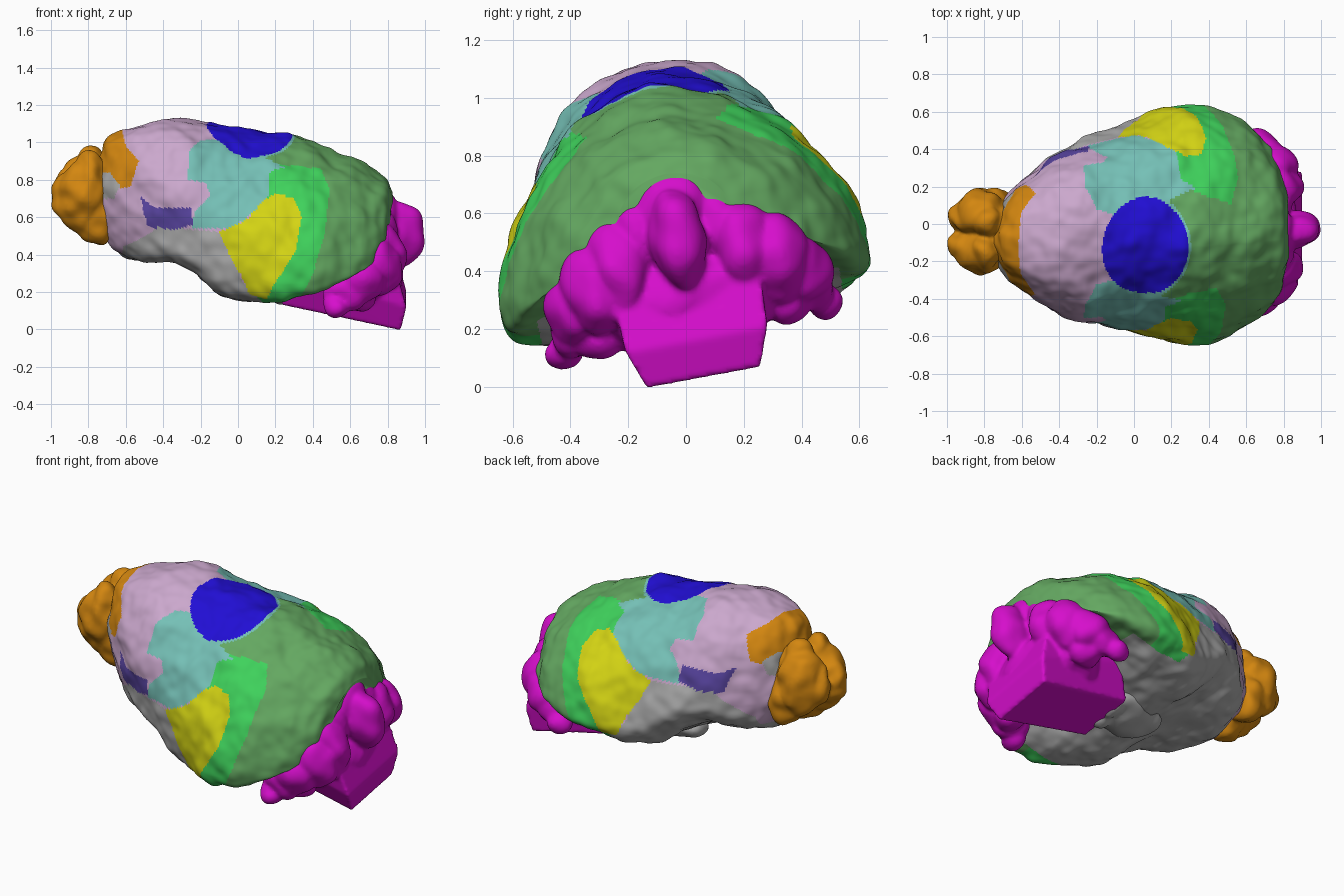
import bpy, bmesh, math
from mathutils import Matrix, noise

cube = bpy.data.objects.get("Cube")
if cube:
    bpy.data.objects.remove(cube, do_unlink=True)

# The whole model leans sideways a little about its long axis
ROLL = math.radians(10.5)
LEAN = Matrix.Translation((0, 0, 0.36)) @ Matrix.Rotation(ROLL, 4, 'X')


def material(name, rgb):
    def linear(c):
        c /= 255
        return c / 12.92 if c < 0.04 else ((c + 0.055) / 1.055) ** 2.4
    colour = [linear(c) for c in rgb] + [1]
    mat = bpy.data.materials.new(name)
    mat.use_nodes = True
    mat.diffuse_color = colour
    shader = next(n for n in mat.node_tree.nodes if n.type == 'BSDF_PRINCIPLED')
    shader.inputs["Base Color"].default_value = colour
    shader.inputs["Roughness"].default_value = 0.6
    return mat


MATS = {name: material(name, rgb) for name, rgb in {
    "lavender": (203, 168, 205), "teal": (117, 192, 182),
    "deep blue": (33, 14, 212), "leaf green": (100, 168, 97),
    "bright green": (63, 210, 92), "yellow": (212, 212, 20),
    "indigo": (88, 68, 160), "grey": (170, 170, 170),
    "orange": (212, 135, 16), "magenta": (214, 14, 204)}.items()}
ORDER = list(MATS)


def finish(bm, name, colours):
    bm.transform(LEAN)
    bmesh.ops.recalc_face_normals(bm, faces=bm.faces)
    for f in bm.faces:
        f.smooth = True
    mesh = bpy.data.meshes.new(name)
    bm.to_mesh(mesh)
    bm.free()
    for c in colours:
        mesh.materials.append(MATS[c])
    obj = bpy.data.objects.new(name, mesh)
    bpy.context.collection.objects.link(obj)
    return obj


def roughen(bm, amount, freq):
    bm.normal_update()
    for v in bm.verts:
        v.co += v.normal * amount * noise.noise(v.co * freq)


# ---- Cerebrum: lofted sections ----
# position, half width, top, widest height, bottom, underside arch, roundness
SECTIONS = [
    (-.75, .06, .55, .45, .34, 0, 2), (-.71, .17, .66, .4, .16, 0, 2.1),
    (-.6, .29, .72, .33, .04, 0, 2.2), (-.45, .4, .755, .28, .02, 0, 2.2),
    (-.3, .47, .77, .2, .02, 0, 2.2), (-.15, .52, .75, .1, -.1, .04, 2),
    (0, .57, .72, .05, -.19, .06, 1.9), (.2, .64, .69, 0, -.17, .08, 1.75),
    (.3, .65, .68, 0, -.16, .13, 1.65), (.45, .62, .635, .02, -.13, .3, 1.65),
    (.6, .55, .57, .04, -.04, .36, 1.65), (.7, .47, .52, .07, .02, .31, 1.65),
    (.78, .35, .46, .14, .1, .24, 1.7), (.82, .19, .38, .25, .22, .08, 1.8)]
LOWER = 2 / 3.2


def section_at(t):
    i = min(int(t), len(SECTIONS) - 2)
    f = t - i
    rows = [SECTIONS[max(0, min(k, len(SECTIONS) - 1))] for k in range(i - 1, i + 3)]
    return [b + f / 2 * (c - a + f * (2 * a - 5 * b + 4 * c - d + f * (3 * (b - c) + d - a)))
            for a, b, c, d in zip(*rows)]


def section_ring(bm, t, count):
    x, width, top, mid, low, arch, power = section_at(t)
    ring = []
    for k in range(count):
        angle = math.tau * k / count
        c, s = math.cos(angle), math.sin(angle)
        if s >= 0:
            e = 2 / (power + 0.2 * max(0, c))    # fuller left shoulder
            side = abs(c) ** e
            w = mid + (top - mid) * s ** e
        else:
            side = abs(c) ** LOWER
            w = mid - (mid - low) * abs(s) ** LOWER + arch * (1 - side)
        ring.append(bm.verts.new((x, math.copysign(width * side, c), w)))
    return ring


def inside(px, pz, poly):
    hit = False
    for (ax, az), (bx, bz) in zip(poly, poly[1:] + poly[:1]):
        if (az > pz) != (bz > pz) and px < ax + (bx - ax) * (pz - az) / (bz - az):
            hit = not hit
    return hit


# Region outlines on the flank (length, height), mirrored to both sides
REGIONS = [
    ("grey", [(-.8, .7), (-.66, .7), (-.63, .77), (-.69, .84), (-.8, .84)]),
    ("orange", [(-.8, .74), (-.58, .76), (-.53, .9), (-.6, .98), (-.64, 1.15), (-.8, 1.15)]),
    ("yellow", [(-.1, .52), (0, .56), (.06, .6), (.13, .69), (.2, .73), (.3, .7), (.34, .6),
                (.31, .42), (.2, .25), (.15, .16), (.06, .18), (.01, .3), (-.05, .4)]),
    ("indigo", [(-.53, .71), (-.45, .65), (-.25, .65), (-.24, .56), (-.35, .53), (-.48, .55)]),
    ("teal", [(-.27, .8), (-.26, .95), (-.2, 1.02), (-.1, 1.02), (.25, .86), (.17, .84),
              (.16, .7), (.1, .64), (-.03, .54), (-.25, .54), (-.23, .63), (-.15, .72), (-.17, .78)]),
    ("grey", [(-.62, .44), (-.55, .47), (-.42, .55), (-.1, .52), (-.02, .4), (.02, .25),
              (.12, .15), (.12, -.1), (-.62, -.1)]),
    ("bright green", [(.17, .87), (.3, .88), (.44, .86), (.49, .75), (.46, .5), (.4, .3),
                      (.3, .1), (.1, .1), (.1, .5), (.15, .7)])]


def region_of(face):
    p = face.calc_center_median()
    if face.normal.z < -0.72 and p.x < 0.45 and abs(p.y) < 0.53:
        return "grey"
    crown = math.hypot((p.x - 0.06) / 0.23, p.y / 0.265)
    if p.z > 0.4 and crown < 1:
        return "deep blue"
    if p.z > 0.4 and crown < 1.06 and p.x > -0.1:
        return "teal"
    height = 0.36 + p.z * math.cos(ROLL) - abs(p.y) * math.sin(ROLL)
    along = p.x
    if p.y > 0:    # regions on the left side sweep back a little more
        along -= 0.15 * max(0, height - 0.3) * min(1, max(0, p.x + 0.2) * 2.5)
    for name, poly in REGIONS:
        if inside(along, height, poly):
            return name
    return "leaf green" if p.x > 0.1 else "lavender"


bm = bmesh.new()
STEPS, AROUND = 260, 300
rings = [section_ring(bm, (len(SECTIONS) - 1) * k / STEPS, AROUND) for k in range(STEPS + 1)]
for r0, r1 in zip(rings, rings[1:]):
    for k in range(AROUND):
        n = (k + 1) % AROUND
        bm.faces.new((r0[k], r0[n], r1[n], r1[k]))
for ring in (rings[0], rings[-1]):
    bm.faces.new(ring)
bmesh.ops.recalc_face_normals(bm, faces=bm.faces)
for f in bm.faces:
    f.material_index = ORDER.index(region_of(f))
roughen(bm, 0.022, 6)
roughen(bm, 0.008, 15)
finish(bm, "cerebrum", ORDER)


# ---- Lumpy parts: merged ellipsoids ----
def lump(bm, centre, radii, mirror=True):
    for side in ((1, -1) if mirror else (1,)):
        place = Matrix.Translation((centre[0], centre[1] * side, centre[2]))
        bmesh.ops.create_icosphere(bm, subdivisions=4, radius=1,
                                   matrix=place @ Matrix.Diagonal((*radii, 1)))


def fuse(obj, voxel):
    remesh = obj.modifiers.new("fuse", 'REMESH')
    remesh.mode = 'VOXEL'
    remesh.voxel_size = voxel
    remesh.use_smooth_shade = True
    soften = obj.modifiers.new("soften", 'SMOOTH')
    soften.factor = 0.5
    soften.iterations = 3


# Olfactory bulbs
bm = bmesh.new()
lump(bm, (-.82, .1, .37), (.14, .125, .2))
lump(bm, (-.75, .09, .27), (.11, .12, .17))
lump(bm, (-.9, .07, .36), (.1, .08, .13))
lump(bm, (-.79, .08, .5), (.08, .09, .11))
lump(bm, (-.72, .05, .36), (.1, .12, .2))
roughen(bm, 0.025, 12)
bmesh.ops.translate(bm, verts=bm.verts, vec=(0, 0.03, 0))
fuse(finish(bm, "olfactory_bulbs", ["orange"]), 0.011)

# Cerebellum with central ridge, side lobes and small outer lobules
bm = bmesh.new()
lump(bm, (.84, 0, .15), (.16, .1, .18), False)
lump(bm, (.73, 0, .23), (.14, .16, .18), False)
lump(bm, (.64, 0, -.05), (.24, .36, .2), False)
lump(bm, (.71, .14, .18), (.14, .12, .16))
lump(bm, (.73, .22, .08), (.17, .12, .19))
lump(bm, (.73, .31, .03), (.15, .12, .16))
lump(bm, (.66, .4, -.03), (.13, .1, .12))
lump(bm, (.58, .42, -.09), (.12, .08, .09))
lump(bm, (.52, .46, -.15), (.07, .065, .065))
lump(bm, (.64, .33, -.13), (.1, .09, .08))
roughen(bm, 0.022, 9)

# Brainstem wedge with a flat cut end
stem = [bm.verts.new((x, s * v, w)) for x, v, w in
        ((.23, .18, -.2), (.87, .2, -.335), (.9, .25, -.2), (.84, .26, .02), (.3, .26, 0))
        for s in (1, -1)]
bmesh.ops.convex_hull(bm, input=stem)
fuse(finish(bm, "cerebellum_and_brainstem", ["magenta"]), 0.012)

# Underside swelling in front of the brainstem
bm = bmesh.new()
lump(bm, (.1, 0, -.11), (.24, .16, .08), False)
lump(bm, (.22, .05, -.16), (.06, .06, .05))
roughen(bm, 0.02, 10)
fuse(finish(bm, "underside_swelling", ["grey"]), 0.012)
